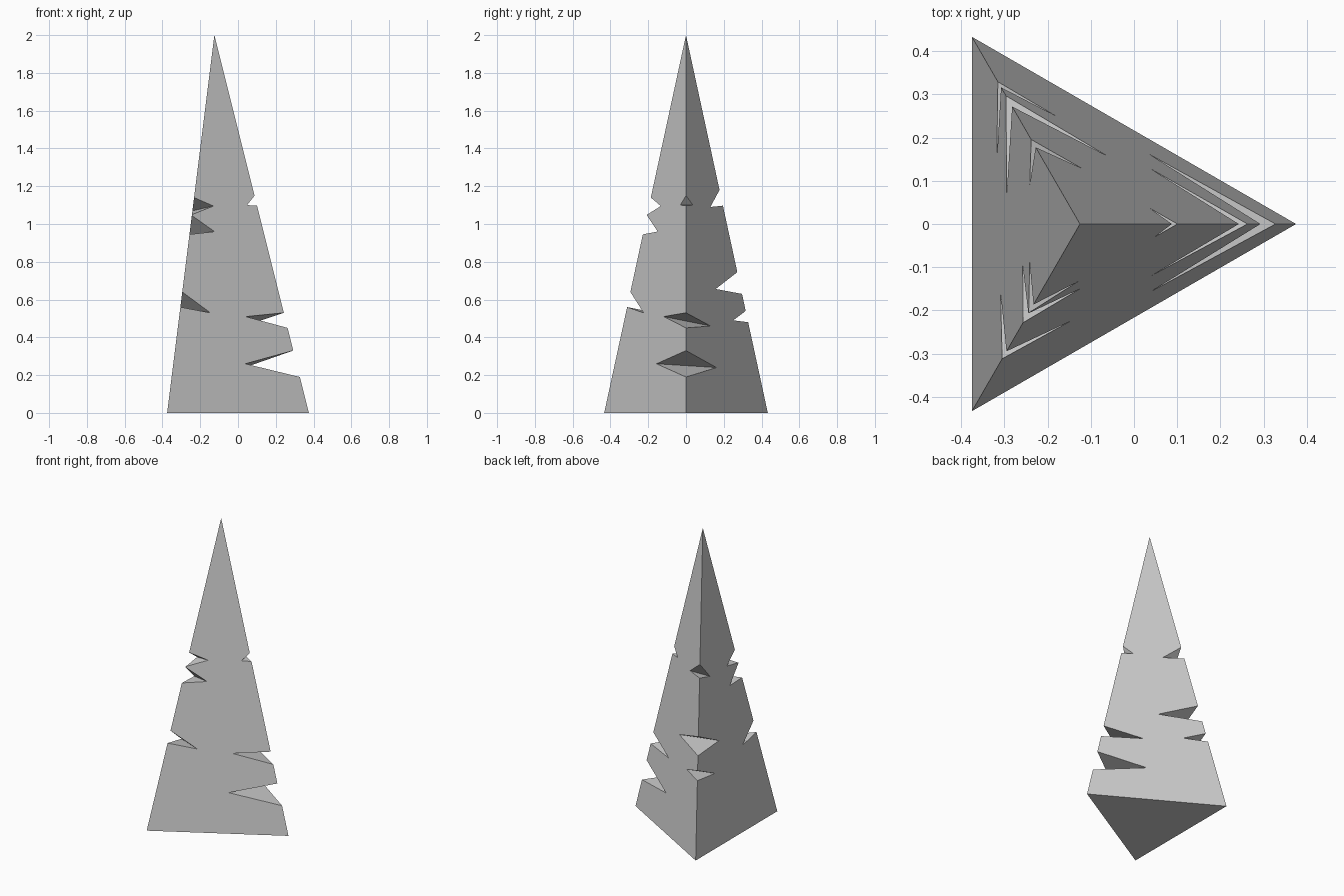
import bpy
import bmesh
from math import cos, sin, radians
from mathutils import Vector

cube = bpy.data.objects.get("Cube")
if cube:
    bpy.data.objects.remove(cube, do_unlink=True)

HEIGHT, RADIUS, AXIS_X = 2.0, 0.5, -0.125

# Notches on each slanted edge, lowest first:
# (top z, bottom z, tip on next face, tip on previous face), tip = (z, fraction across face)
NOTCHES = [
    [(0.33, 0.19, (0.24, 0.425), (0.26, 0.415)),
     (0.53, 0.45, (0.46, 0.39), (0.51, 0.37)),
     (1.15, 1.097, (1.1, 0.19), (1.1, 0.155))],
    [(0.54, 0.48, (0.46, 0.28), (0.49, 0.235)),
     (0.745, 0.63, (0.645, 0.38), (0.656, 0.46)),
     (1.18, 1.097, (1.07, 0.275), (1.09, 0.345))],
    [(0.64, 0.56, (0.53, 0.295), (0.53, 0.25)),
     (1.045, 0.945, (0.96, 0.335), (0.94, 0.29)),
     (1.14, 1.05, (1.095, 0.32), (1.07, 0.28))],
]


def edge_point(i, z):
    """Point at height z on slanted edge i."""
    r = RADIUS * (1 - z / HEIGHT)
    a = radians(120 * (i % 3))
    return Vector((AXIS_X + r * cos(a), r * sin(a), z))


def face_point(i, j, tip):
    """Point on the face between edges i and j."""
    z, t = tip
    return edge_point(i, z).lerp(edge_point(j, z), t)


bm = bmesh.new()
apex = bm.verts.new((AXIS_X, 0, HEIGHT))
corners = [bm.verts.new(edge_point(i, 0)) for i in range(3)]
next_side, prev_side = [], []

# Wedge-shaped chips along the three edges
for i, chips in enumerate(NOTCHES):
    up_next, up_prev = [], []
    for top_z, low_z, next_tip, prev_tip in chips:
        top = bm.verts.new(edge_point(i, top_z))
        low = bm.verts.new(edge_point(i, low_z))
        a = bm.verts.new(face_point(i, i + 1, next_tip))
        b = bm.verts.new(face_point(i, i - 1, prev_tip))
        bm.faces.new((top, a, b))
        bm.faces.new((low, b, a))
        up_next += [low, a, top]
        up_prev += [low, b, top]
    next_side.append(up_next)
    prev_side.append(up_prev)

# Three tall sides and the base
for i in range(3):
    j = (i + 1) % 3
    bm.faces.new([corners[i], corners[j]] + prev_side[j] + [apex] + next_side[i][::-1])
bm.faces.new(corners[::-1])
bmesh.ops.recalc_face_normals(bm, faces=bm.faces[:])

mesh = bpy.data.meshes.new("chipped_spike")
bm.to_mesh(mesh)
bm.free()

# Plain grey stone
stone = bpy.data.materials.new("stone_grey")
stone.use_nodes = True
colour = (0.6, 0.6, 0.6, 1)
stone.diffuse_color = colour
stone.node_tree.nodes["Principled BSDF"].inputs["Base Color"].default_value = colour
mesh.materials.append(stone)

spike = bpy.data.objects.new("chipped_spike", mesh)
bpy.context.collection.objects.link(spike)
